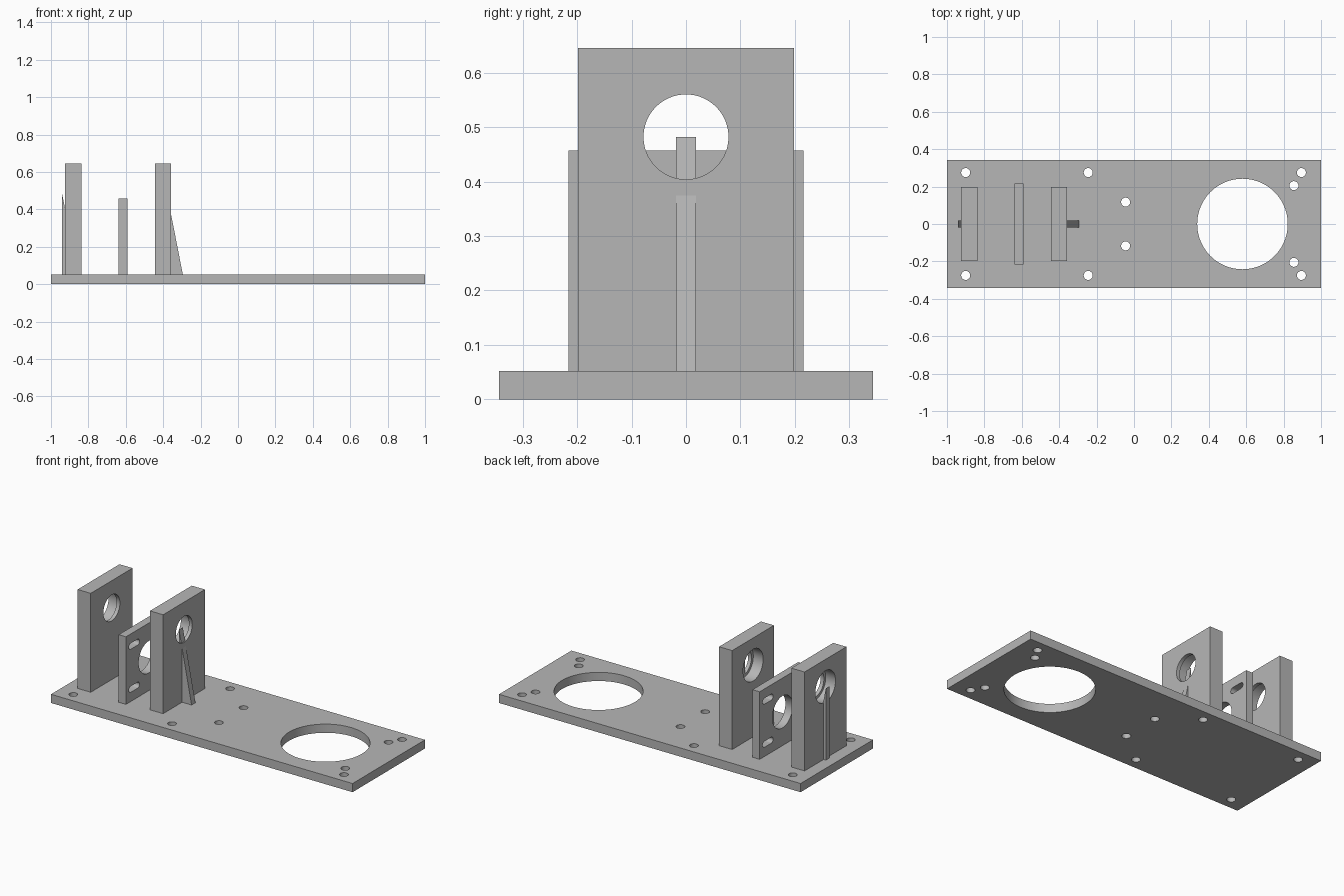
import bpy
import bmesh
from math import pi
from mathutils import Matrix, Vector

if "Cube" in bpy.data.objects:
    bpy.data.objects.remove(bpy.data.objects["Cube"], do_unlink=True)

grey = bpy.data.materials.new("machined grey")
grey.use_nodes = True
colour = (0.47, 0.47, 0.47, 1)
grey.diffuse_color = colour
grey.node_tree.nodes["Principled BSDF"].inputs["Base Color"].default_value = colour


def new_object(name, bm):
    bmesh.ops.recalc_face_normals(bm, faces=bm.faces)
    mesh = bpy.data.meshes.new(name)
    bm.to_mesh(mesh)
    bm.free()
    mesh.materials.append(grey)
    obj = bpy.data.objects.new(name, mesh)
    bpy.context.collection.objects.link(obj)
    return obj


def box(name, x, y, z):
    """Box from (low, high) ranges."""
    bm = bmesh.new()
    low, high = zip(x, y, z)
    size = Vector(high) - Vector(low)
    centre = (Vector(high) + Vector(low)) / 2
    bmesh.ops.create_cube(bm, size=1, matrix=Matrix.Translation(centre) @ Matrix.Diagonal((*size, 1)))
    return new_object(name, bm)


def cylinder(centre, radius, depth, along_x=False, sides=64):
    bm = bmesh.new()
    turn = Matrix.Rotation(pi / 2, 4, "Y") if along_x else Matrix.Identity(4)
    bmesh.ops.create_cone(bm, cap_ends=True, segments=sides, radius1=radius, radius2=radius,
                          depth=depth, matrix=Matrix.Translation(centre) @ turn)
    return new_object("cutter", bm)


def slot(centre, half_length, radius, depth):
    """Rounded slot, long in y, cutting along x."""
    obj = cylinder(centre, radius, depth, along_x=True, sides=32)
    shift = half_length - radius
    bm = bmesh.new()
    bm.from_mesh(obj.data)
    hull = []
    for v in bm.verts:
        v.co.y += shift if v.co.y > centre[1] else -shift
    bm.to_mesh(obj.data)
    bm.free()
    return obj


def cut(obj, cutters):
    bpy.context.view_layer.objects.active = obj
    for cutter in cutters:
        cutter.hide_render = True
        mod = obj.modifiers.new("cut", "BOOLEAN")
        mod.operation = "DIFFERENCE"
        mod.solver = "EXACT"
        mod.object = cutter
        bpy.ops.object.modifier_apply(modifier=mod.name)
        bpy.data.objects.remove(cutter, do_unlink=True)
    bpy.ops.object.select_all(action="DESELECT")
    obj.select_set(True)
    bpy.ops.object.shade_smooth_by_angle(angle=pi / 6)


BASE_TOP = 0.052
AXIS_Z = 0.482

# Base plate with one large opening and mirrored screw holes
base = box("base_plate", (-1, 1), (-0.343, 0.343), (0, BASE_TOP))
screws = [(-0.9, 0.275), (-0.245, 0.275), (-0.045, 0.117), (0.855, 0.205), (0.895, 0.275)]
holes = [cylinder((0.58, 0, 0.02), 0.242, 0.3, sides=96)]
for x, y in screws:
    holes += [cylinder((x, side * y, 0.02), 0.024, 0.3, sides=32) for side in (-1, 1)]
cut(base, holes)


# Bearing blocks: through hole plus a wider pocket on the rear side
def bearing_block(name, x0):
    block = box(name, (x0, x0 + 0.087), (-0.198, 0.198), (BASE_TOP, 0.645))
    pocket_depth = 0.065
    cut(block, [cylinder((x0 + 0.04, 0, AXIS_Z), 0.078, 0.4, True),
                cylinder((x0, 0, AXIS_Z), 0.095, 2 * pocket_depth, True)])


bearing_block("outer_bearing_block", -0.925)
bearing_block("inner_bearing_block", -0.445)

# Motor plate with a round opening and four adjustment slots
motor_plate = box("motor_plate", (-0.64, -0.592), (-0.216, 0.216), (BASE_TOP, 0.457))
middle = Vector((-0.616, 0, 0.254))
openings = [cylinder(middle, 0.096, 0.3, True)]
for sy in (-1, 1):
    for sz in (-1, 1):
        openings.append(slot(middle + Vector((0, sy * 0.138, sz * 0.129)), 0.05, 0.018, 0.3))
cut(motor_plate, openings)


# Triangular ribs bracing the bearing blocks
def rib(name, x0):
    bm = bmesh.new()
    corners = [(x0, BASE_TOP), (x0 + 0.084, BASE_TOP), (x0, AXIS_Z)]
    face = bm.faces.new([bm.verts.new((x, -0.018, z)) for x, z in corners])
    extruded = bmesh.ops.extrude_face_region(bm, geom=[face])["geom"]
    moved = [g for g in extruded if isinstance(g, bmesh.types.BMVert)]
    bmesh.ops.translate(bm, verts=moved, vec=(0, 0.036, 0))
    new_object(name, bm)


rib("outer_rib", -0.94)
rib("inner_rib", -0.379)
